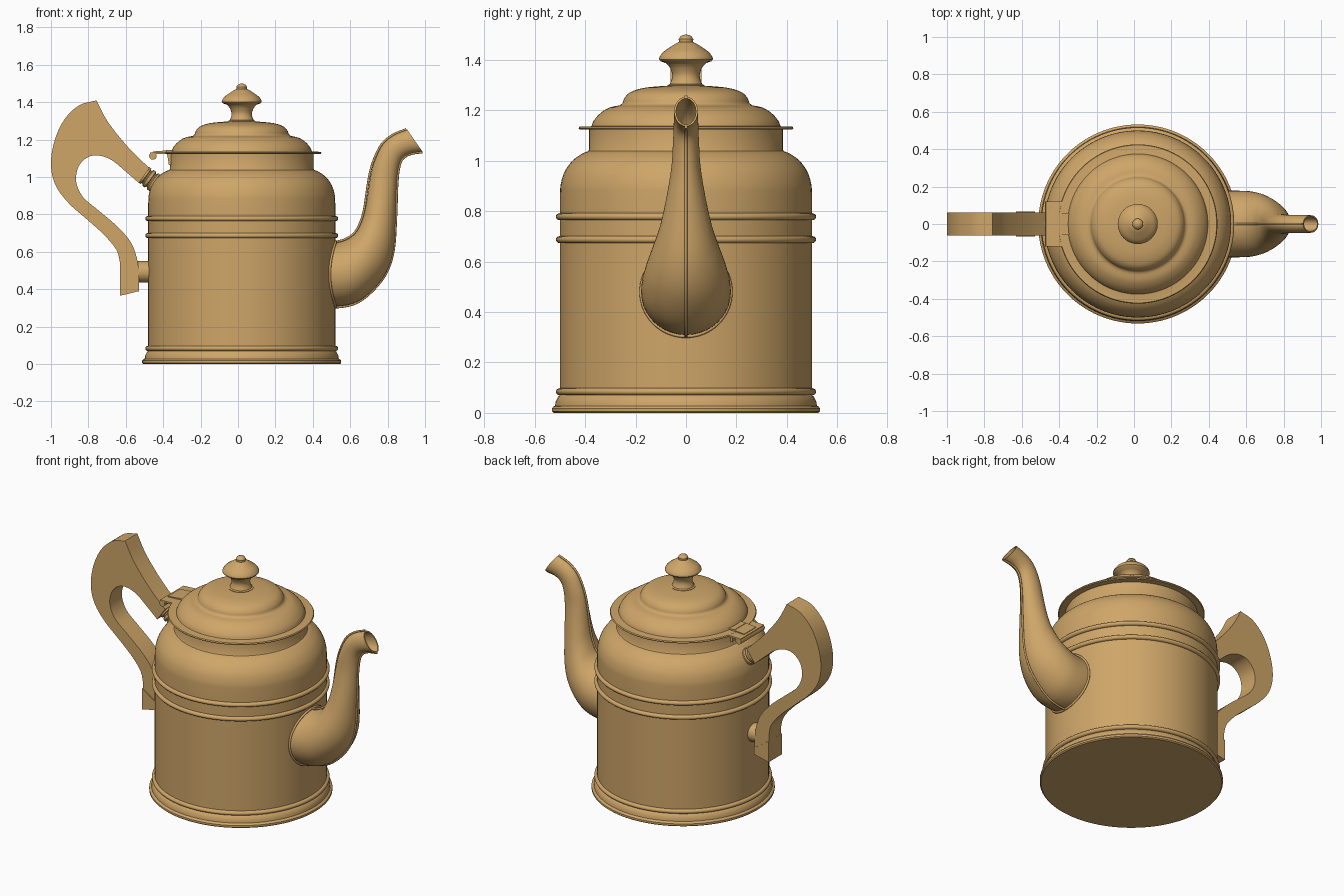
import bpy, bmesh
from math import sin, cos, pi
from mathutils import Vector, Matrix

CX = 0.02  # axis of the pot
mat = bpy.data.materials.new("tan_enamel")
mat.diffuse_color = (0.62, 0.38, 0.14, 1)


def finish(name, bm, angle=35):
    bmesh.ops.recalc_face_normals(bm, faces=bm.faces)
    me = bpy.data.meshes.new(name)
    bm.to_mesh(me)
    bm.free()
    ob = bpy.data.objects.new(name, me)
    bpy.context.collection.objects.link(ob)
    me.materials.append(mat)
    bpy.ops.object.select_all(action='DESELECT')
    ob.select_set(True)
    bpy.context.view_layer.objects.active = ob
    bpy.ops.object.shade_smooth_by_angle(angle=angle * pi / 180)
    return ob


def smooth(pts, n=6):
    """Catmull-Rom curve through points of any dimension."""
    p = [Vector(q) for q in pts]
    p = [2 * p[0] - p[1]] + p + [2 * p[-1] - p[-2]]
    out = []
    for a, b, c, d in zip(p, p[1:], p[2:], p[3:]):
        for k in range(n):
            t = k / n
            out.append(0.5 * (2 * b + (c - a) * t + (2 * a - 5 * b + 4 * c - d) * t * t
                              + (3 * b - a - 3 * c + d) * t ** 3))
    return out + [p[-2]]


def skin(bm, rings, caps=True):
    """Join rings of equal point count, optionally closing both ends."""
    vs = [[bm.verts.new(q) for q in r] for r in rings]
    n = len(vs[0])
    for a, b in zip(vs, vs[1:]):
        for i in range(n):
            j = (i + 1) % n
            bm.faces.new((a[i], a[j], b[j], b[i]))
    if caps:
        bm.faces.new(vs[0])
        bm.faces.new(vs[-1])


def lathe(name, prof, origin=(CX, 0, 0), axis=(0, 0, 1), seg=96):
    rot = Vector((0, 0, 1)).rotation_difference(Vector(axis)).to_matrix()
    bm = bmesh.new()
    skin(bm, [[Vector(origin) + rot @ Vector((r * cos(2 * pi * i / seg), r * sin(2 * pi * i / seg), z))
               for i in range(seg)] for r, z in prof])
    return finish(name, bm)


def plate(name, outline, half):
    """Extrude an x-z outline symmetrically along y."""
    bm = bmesh.new()
    skin(bm, [[(x, y, z) for x, z in outline] for y in (-half, half)])
    return finish(name, bm)


def wire(name, pts, r, closed=False):
    cu = bpy.data.curves.new(name, 'CURVE')
    cu.dimensions = '3D'
    cu.bevel_depth, cu.bevel_resolution, cu.use_fill_caps = r, 2, True
    sp = cu.splines.new('POLY')
    sp.points.add(len(pts) - 1)
    for q, v in zip(sp.points, pts):
        q.co = (*v, 1)
    sp.use_cyclic_u = closed
    cu.materials.append(mat)
    bpy.context.collection.objects.link(bpy.data.objects.new(name, cu))


def bead(z, r=0.5, h=0.014, out=0.016):
    return [(r + out * sin(pi * k / 8), z - h * cos(pi * k / 8)) for k in range(9)]


# Body: flared foot, beads, shoulder and neck
shoulder = [tuple(v) for v in smooth([(0.5, 0.86), (0.497, 0.905), (0.482, 0.955), (0.452, 0.998),
                                      (0.415, 1.026), (0.388, 1.038)], 5)]
lathe("body", [(0.525, 0), (0.532, 0.006), (0.532, 0.018), (0.526, 0.025), (0.519, 0.028),
               (0.517, 0.045), (0.507, 0.065)]
      + bead(0.084) + bead(0.687) + bead(0.778) + shoulder + [(0.384, 1.045), (0.384, 1.128)])

# Lid: thin rim and stepped dome
dome = smooth([(0.375, 1.137), (0.365, 1.16), (0.34, 1.188), (0.305, 1.21), (0.262, 1.22)], 4)
crown = smooth([(0.252, 1.228), (0.243, 1.25), (0.22, 1.272), (0.175, 1.287), (0.12, 1.294), (0.06, 1.298)], 4)
lathe("lid", [(0.38, 1.124), (0.422, 1.124), (0.426, 1.129), (0.422, 1.135), (0.38, 1.136)]
      + [tuple(v) for v in dome + crown])

# Knob
knob = smooth([(0.064, 1.304), (0.056, 1.325), (0.055, 1.345), (0.065, 1.37), (0.078, 1.386)], 4)
cap = smooth([(0.107, 1.402), (0.104, 1.413), (0.09, 1.431), (0.065, 1.449), (0.04, 1.465), (0.028, 1.47)], 4)
lathe("knob", [(0.072, 1.29), (0.073, 1.3)] + [tuple(v) for v in knob] + [(0.1, 1.394)]
      + [tuple(v) for v in cap] + [(0.029, 1.482), (0.022, 1.493), (0.01, 1.499), (0.001, 1.5)], seg=48)

# Spout sections: back edge x z, front edge x z, half width
sections = smooth([
    (0.46, 0.655, 0.46, 0.303, 0.178), (0.535, 0.66, 0.56, 0.303, 0.178),
    (0.59, 0.68, 0.65, 0.33, 0.175), (0.63, 0.715, 0.735, 0.40, 0.16),
    (0.655, 0.765, 0.80, 0.49, 0.135), (0.672, 0.82, 0.837, 0.61, 0.107),
    (0.685, 0.90, 0.85, 0.80, 0.078), (0.70, 1.0, 0.855, 0.95, 0.058),
    (0.722, 1.085, 0.865, 1.045, 0.052), (0.765, 1.175, 0.885, 1.095, 0.049),
    (0.825, 1.228, 0.928, 1.12, 0.048), (0.90, 1.26, 0.99, 1.13, 0.047)], 5)


def ring(s, inset):
    a, b = Vector((s[0], 0, s[1])), Vector((s[2], 0, s[3]))
    mid, half = (a + b) / 2, (a - b) / 2
    half *= 1 - inset / half.length
    w = s[4] - max(0, inset - 0.008)
    return [mid + half * cos(2 * pi * i / 40) + Vector((0, w * sin(2 * pi * i / 40), 0)) for i in range(40)]


bm = bmesh.new()
skin(bm, [ring(s, 0.008) for s in sections] + [ring(s, 0.016) for s in sections[:-16:-1]])
finish("spout", bm)

# Seam ribs along the spout, and the collar where it meets the body
wire("spout_seam_back", [(s[0], 0, s[1] - 0.004) for s in sections], 0.006)
wire("spout_seam_front", [(s[2] - 0.004, 0, s[3] + 0.003) for s in sections], 0.006)
collar = []
for i in range(64):
    y, z = 0.178 * sin(2 * pi * i / 64), 0.48 + 0.176 * cos(2 * pi * i / 64)
    collar.append((CX + (0.25 - y * y) ** 0.5 + 0.003, y, z))
wire("spout_collar", collar, 0.007, True)

# Handle
outer = smooth([(-0.757, 1.41), (-0.85, 1.383), (-0.93, 1.305), (-0.982, 1.19), (-1.0, 1.065),
                (-0.975, 0.955), (-0.905, 0.86), (-0.815, 0.78), (-0.715, 0.69), (-0.65, 0.61), (-0.63, 0.54)])
inner = smooth([(-0.53, 0.505), (-0.543, 0.575), (-0.575, 0.655), (-0.65, 0.74), (-0.75, 0.825),
                (-0.83, 0.895), (-0.865, 0.975), (-0.853, 1.055), (-0.805, 1.105), (-0.745, 1.115),
                (-0.675, 1.09), (-0.595, 1.025), (-0.53, 0.968)])
upper = smooth([(-0.473, 1.048), (-0.555, 1.125), (-0.635, 1.215), (-0.705, 1.31), (-0.757, 1.41)])
plate("handle", outer + [(-0.63, 0.37), (-0.53, 0.395)] + inner + upper[:-1], 0.062)
plate("handle_foot", [(-0.632, 0.5), (-0.632, 0.365), (-0.528, 0.39), (-0.528, 0.43)], 0.067)

# Metal fittings joining handle to body
lathe("upper_ferrule", [(0.045, -0.01), (0.05, 0), (0.05, 0.015), (0.042, 0.019), (0.042, 0.025), (0.052, 0.029),
                        (0.052, 0.045), (0.043, 0.049), (0.043, 0.055), (0.052, 0.06), (0.054, 0.12)],
      (-0.505, 0, 1.013), (0.806, 0, -0.59), 32)
lathe("lower_peg", [(0.05, 0), (0.057, 0.006), (0.057, 0.1)], (-0.54, 0, 0.493), (1, 0, 0), 32)

# Hinge: strap over the rim, barrel, bracket on the neck
plate("hinge_strap", [(-0.455, 1.128), (-0.455, 1.137), (-0.385, 1.142), (-0.3, 1.142), (-0.3, 1.13)], 0.06)
plate("hinge_leaf", [(-0.47, 1.123), (-0.47, 1.131), (-0.38, 1.135), (-0.38, 1.123)], 0.12)
lathe("hinge_barrel", [(0.02, -0.12), (0.02, 0.12)], (-0.455, 0, 1.113), (0, 1, 0), 24)
plate("hinge_bracket", [(-0.385, 1.145), (-0.345, 1.145), (-0.345, 1.06), (-0.37, 1.065), (-0.375, 1.1)], 0.06)
